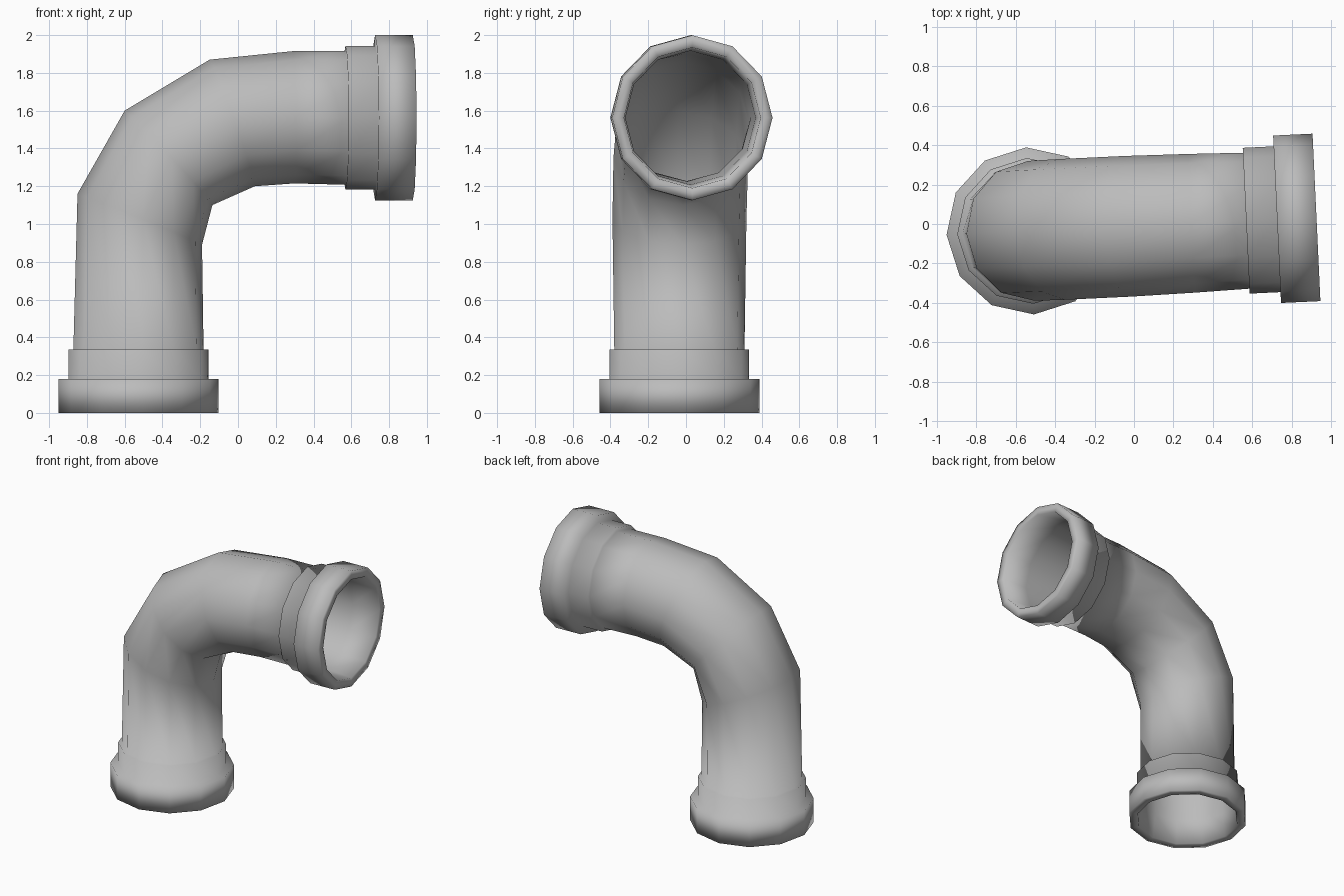
import bpy, bmesh, math
from mathutils import Vector, Matrix

cube = bpy.data.objects.get("Cube")
if cube:
    bpy.data.objects.remove(cube)

SIDES = 12
FOOT = Vector((-0.527, -0.035, 0))   # centre of the lower opening
MOUTH_Z = 1.5625                     # height of the upper opening's centre
YAW = math.radians(2.7)              # slight turn of the whole pipe


def foot_ring(z, r):
    """Level ring on the upright leg."""
    return (FOOT.x - r, z), (FOOT.x + r, z), r


def mouth_ring(x, r):
    """Upright ring on the horizontal leg, slightly taller than wide."""
    return (x, MOUTH_Z + r * 1.028), (x, MOUTH_Z - r * 1.028), r


def shrink(ring, wall):
    """Same ring moved inward by the wall thickness."""
    a, b, r = Vector(ring[0]), Vector(ring[1]), ring[2]
    step = (b - a).normalized() * wall
    return a + step, b - step, r - wall


# Bend: outside point, inside point, half width of each ring
bend = [
    ((-0.85, 1.16), (-0.19, 0.89), 0.355),
    ((-0.60, 1.60), (-0.135, 1.10), 0.357),
    ((-0.15, 1.87), (0.09, 1.20), 0.357),
    ((0.29, 1.915), (0.30, 1.215), 0.352),
]
foot_collar = [foot_ring(z, r) for z, r in
               ((0, 0.39), (0, 0.424), (0.18, 0.424), (0.18, 0.37),
                (0.335, 0.37), (0.335, 0.345))]
mouth_collar = [mouth_ring(x, r) for x, r in
                ((0.57, 0.345), (0.57, 0.37), (0.727, 0.37),
                 (0.727, 0.425), (0.927, 0.425), (0.927, 0.39))]
# Hollow inside, from the mouth back to the foot
lining = [mouth_ring(0.927, 0.362), mouth_ring(0.72, 0.345)]
lining += [shrink(ring, 0.012) for ring in reversed(bend)]
lining += [foot_ring(0.18, 0.338), foot_ring(0, 0.362)]
rings = foot_collar + bend + mouth_collar + lining

# Skin the closed chain of rings
bm = bmesh.new()
loops = []
for outside, inside, half_width in rings:
    a = Vector((outside[0], FOOT.y, outside[1]))
    b = Vector((inside[0], FOOT.y, inside[1]))
    centre, arm = (a + b) / 2, (a - b) / 2
    side = Vector((0, half_width, 0))
    loops.append([bm.verts.new(centre + arm * math.cos(t) + side * math.sin(t))
                  for t in (2 * math.pi * i / SIDES for i in range(SIDES))])
for k, low in enumerate(loops):
    high = loops[(k + 1) % len(loops)]
    for i in range(SIDES):
        j = (i + 1) % SIDES
        bm.faces.new((low[i], low[j], high[j], high[i]))
bmesh.ops.recalc_face_normals(bm, faces=bm.faces)
bmesh.ops.rotate(bm, cent=FOOT, matrix=Matrix.Rotation(YAW, 3, 'Z'), verts=bm.verts)

mesh = bpy.data.meshes.new("pipe_elbow")
bm.to_mesh(mesh)
bm.free()
mesh.shade_smooth()
pipe = bpy.data.objects.new("pipe_elbow", mesh)
bpy.context.collection.objects.link(pipe)

# Plain grey
grey = bpy.data.materials.new("plain_grey")
grey.use_nodes = True
colour = (0.5, 0.5, 0.5, 1)
grey.diffuse_color = colour
grey.node_tree.nodes["Principled BSDF"].inputs["Base Color"].default_value = colour
mesh.materials.append(grey)
